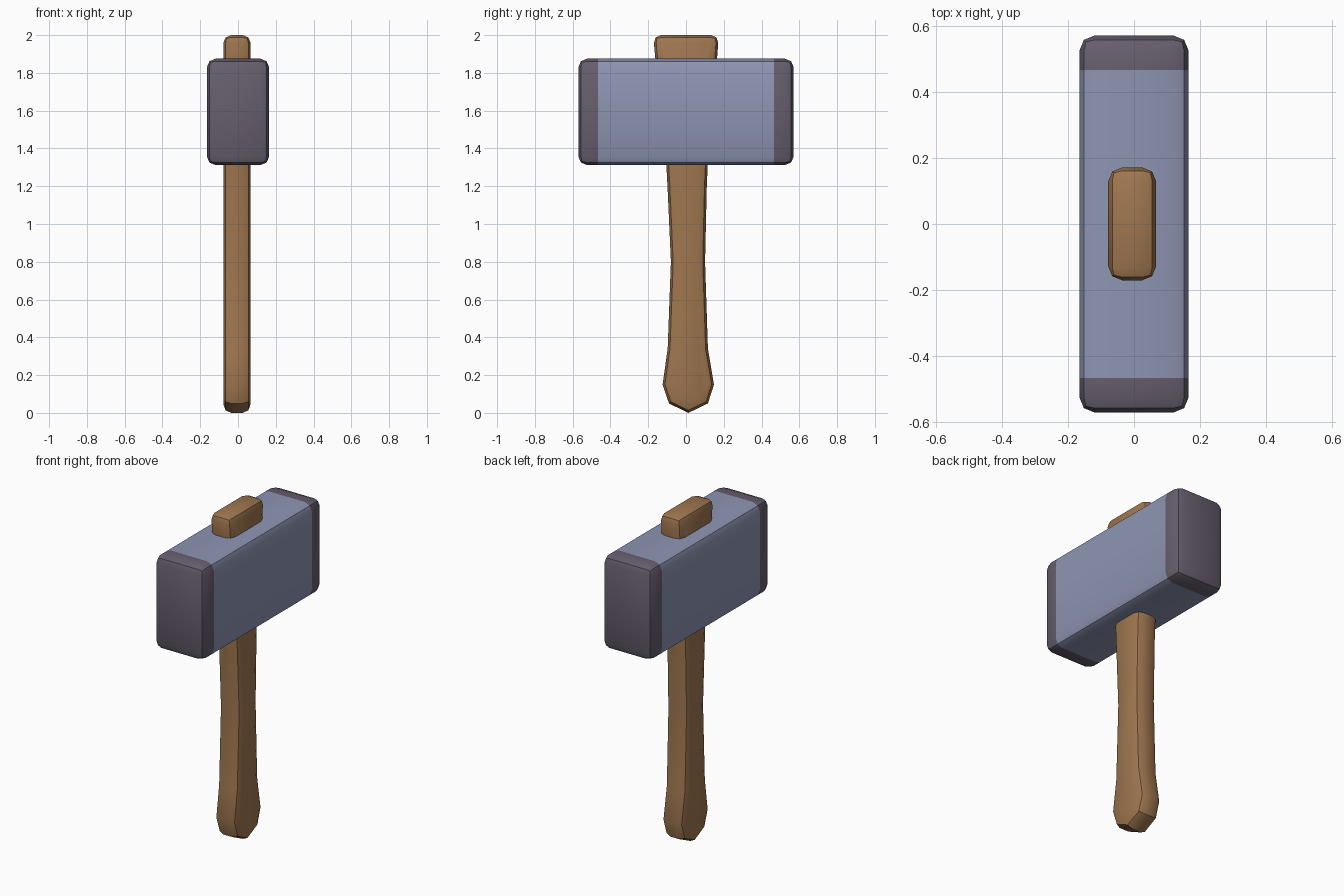
import bpy, bmesh, math

if "Cube" in bpy.data.objects:
    bpy.data.objects.remove(bpy.data.objects["Cube"])


def material(name, rgb):
    m = bpy.data.materials.new(name)
    m.diffuse_color = (*rgb, 1)
    m.use_nodes = True
    m.node_tree.nodes["Principled BSDF"].inputs["Base Color"].default_value = m.diffuse_color
    return m


steel = material("blue steel", (0.27, 0.30, 0.45))
dark = material("dark striking face", (0.135, 0.112, 0.155))
wood = material("wood", (0.35, 0.185, 0.08))


def extrude_profile(points, x0, x1):
    """Solid from a (y, z) outline extruded along x."""
    bm = bmesh.new()
    face = bm.faces.new([bm.verts.new((x0, y, z)) for y, z in points])
    new = bmesh.ops.extrude_face_region(bm, geom=[face])["geom"]
    verts = [v for v in new if isinstance(v, bmesh.types.BMVert)]
    bmesh.ops.translate(bm, verts=verts, vec=(x1 - x0, 0, 0))
    bmesh.ops.recalc_face_normals(bm, faces=bm.faces)
    return bm


def bevel_sharp(bm, width):
    edges = [e for e in bm.edges if e.calc_face_angle() > math.radians(60)]
    bmesh.ops.bevel(bm, geom=edges, offset=width, offset_type='OFFSET', segments=2,
                    profile=0.5, affect='EDGES', clamp_overlap=True)


def finish(bm, name, mats):
    for f in bm.faces:
        f.smooth = True
    for e in bm.edges:
        e.smooth = e.calc_face_angle(0) < math.radians(30)
    me = bpy.data.meshes.new(name)
    bm.to_mesh(me)
    bm.free()
    for m in mats:
        me.materials.append(m)
    ob = bpy.data.objects.new(name, me)
    bpy.context.collection.objects.link(ob)
    return ob


# Hammer head: bevelled block with dark ends
L, CAP = 0.57, 0.465
head = extrude_profile([(-L, 1.312), (L, 1.312), (L, 1.875), (-L, 1.875)], -0.165, 0.165)
bevel_sharp(head, 0.046)
for y in (-CAP, CAP):
    bmesh.ops.bisect_plane(head, geom=head.verts[:] + head.edges[:] + head.faces[:],
                           plane_co=(0, y, 0), plane_no=(0, 1, 0))
for f in head.faces:
    f.material_index = int(abs(f.calc_center_median().y) > CAP)
finish(head, "hammer_head", [steel, dark])

# Handle: flat waisted outline, flared at the grip and above the head
left = [(-0.09, 0.05), (-0.124, 0.15), (-0.097, 0.34), (-0.08, 0.80),
        (-0.098, 1.20), (-0.104, 1.31), (-0.162, 1.87), (-0.174, 2.0)]
right = [(0.174, 2.0), (0.164, 1.87), (0.115, 1.31), (0.11, 1.20),
         (0.101, 0.80), (0.116, 0.34), (0.148, 0.15), (0.116, 0.05)]
handle = extrude_profile([(0.012, 0.0)] + left + right, -0.078, 0.067)
bevel_sharp(handle, 0.042)
finish(handle, "handle", [wood])
